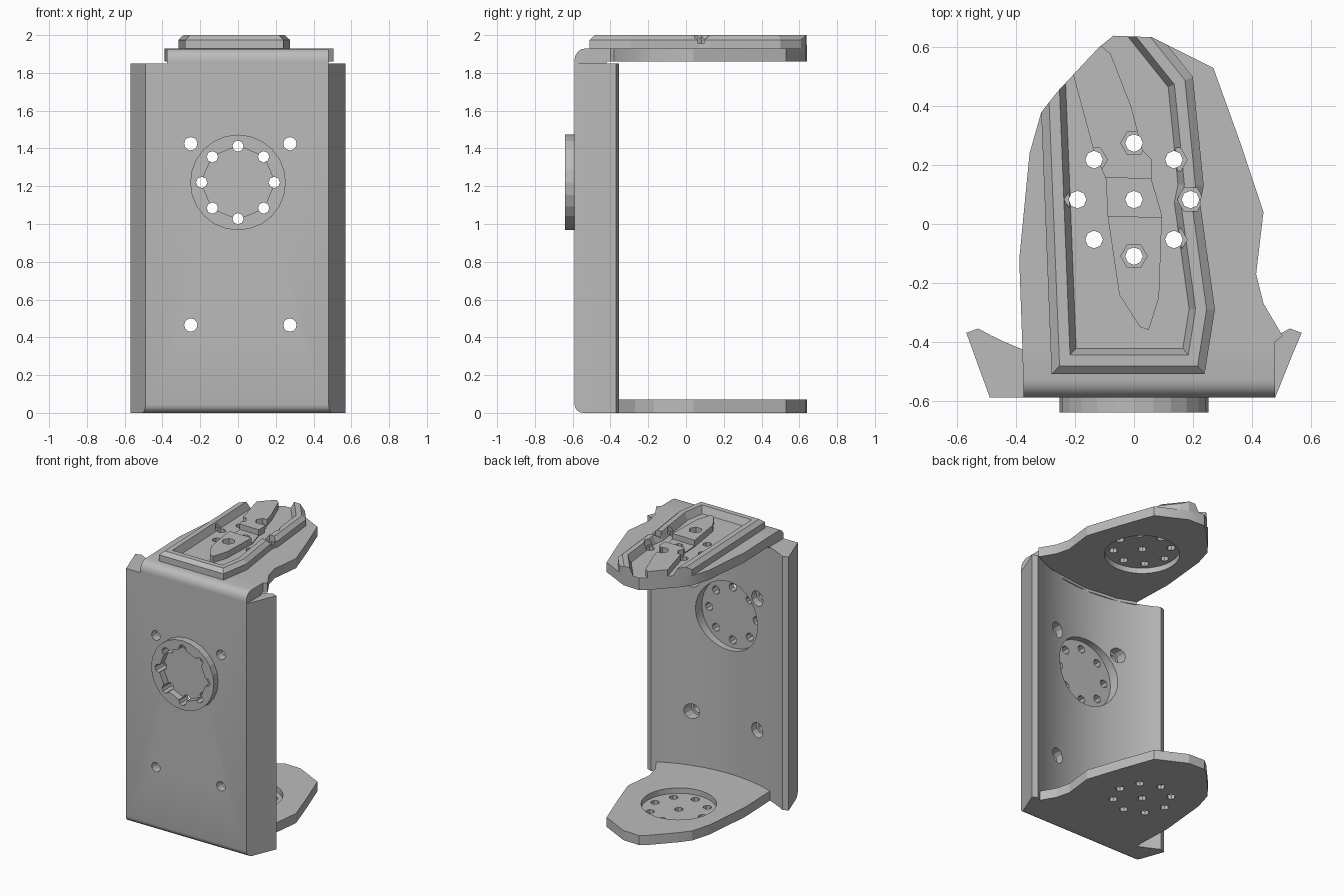
import bpy, bmesh, math
from mathutils import Vector

if "Cube" in bpy.data.objects:
    bpy.data.objects.remove(bpy.data.objects["Cube"], do_unlink=True)

GREY = (0.5, 0.5, 0.5, 1)
grey = bpy.data.materials.new("plain grey")
grey.use_nodes = True
grey.diffuse_color = GREY
grey.node_tree.nodes["Principled BSDF"].inputs["Base Color"].default_value = GREY


def make(name, bm):
    bmesh.ops.recalc_face_normals(bm, faces=bm.faces[:])
    me = bpy.data.meshes.new(name)
    bm.to_mesh(me)
    bm.free()
    me.materials.append(grey)
    ob = bpy.data.objects.new(name, me)
    bpy.context.collection.objects.link(ob)
    return ob


def prism(name, pts, lo, hi, axis="z", bevel=None):
    """Extrude a 2D outline along z or y; bevel = (edge test, width)."""
    bm = bmesh.new()
    place = (lambda p, h: (p[0], p[1], h)) if axis == "z" else (lambda p, h: (p[0], h, p[1]))
    a = [bm.verts.new(place(p, lo)) for p in pts]
    b = [bm.verts.new(place(p, hi)) for p in pts]
    bm.faces.new(a)
    bm.faces.new(b)
    for i in range(len(pts)):
        j = (i + 1) % len(pts)
        bm.faces.new((a[i], a[j], b[j], b[i]))
    if bevel:
        test, width = bevel
        edges = [e for e in bm.edges if all(test(v.co) for v in e.verts)]
        bmesh.ops.bevel(bm, geom=edges, offset=width, segments=4, profile=0.5, affect="EDGES")
    return make(name, bm)


def circle(c, r, n, turn=0.0):
    return [(c[0] + r * math.cos(turn + math.tau * i / n),
             c[1] + r * math.sin(turn + math.tau * i / n)) for i in range(n)]


def boolean(target, cutter, op="DIFFERENCE"):
    """Apply a boolean and discard the cutter."""
    cutter.hide_render = True
    mod = target.modifiers.new("cut", "BOOLEAN")
    mod.operation, mod.solver, mod.object = op, "EXACT", cutter
    bpy.context.view_layer.objects.active = target
    bpy.ops.object.modifier_apply(modifier=mod.name)
    bpy.data.objects.remove(cutter, do_unlink=True)


def drill(targets, centres, r, lo, hi, axis="z", n=8):
    for t in targets:
        for c in centres:
            boolean(t, prism("drill", circle(c, r, n), lo, hi, axis))


def inset(path, d):
    """Offset an open path to its left with mitred corners."""
    ps = [Vector(p) for p in path]
    out = []
    for i, p in enumerate(ps):
        dirs = []
        if i > 0:
            dirs.append((p - ps[i - 1]).normalized())
        if i < len(ps) - 1:
            dirs.append((ps[i + 1] - p).normalized())
        ns = [Vector((-t.y, t.x)) for t in dirs]
        n = sum(ns, Vector((0, 0))).normalized()
        out.append(p + n * d / n.dot(ns[0]))
    return out


# Key layout
FRONT = -0.59
PLATE_C = (0, 0.083)
WALL_C = (0, 1.22)
plate_holes = [PLATE_C] + circle(PLATE_C, 0.192, 8)
wall_holes = circle(WALL_C, 0.192, 8)
mount_holes = [(x, z) for x in (-0.25, 0.275) for z in (0.465, 1.425)]

# Front wall with flared flanges and a hollow inner face
half, depth, mid = 0.53, 0.14, -0.495
radius = (half ** 2 + depth ** 2) / (2 * depth)
arc = []
for i in range(25):
    x = half - 2 * half * i / 24
    arc.append((x, mid + radius - math.sqrt(radius ** 2 - x * x)))
section = [(-0.49, FRONT), (0.48, FRONT), (0.54, -0.44), (0.57, -0.37)] + arc
section += [(-0.57, -0.37)]
wall = prism("front_wall", section, 0, 1.85,
             bevel=(lambda v: v.y < FRONT + 0.001 and v.z < 0.001, 0.045))

# Plates
outline = [(-0.375, FRONT), (0.48, FRONT), (0.48, -0.40), (0.505, -0.38), (0.44, -0.27),
           (0.415, -0.17), (0.44, 0.04), (0.36, 0.28), (0.27, 0.53), (0.06, 0.635),
           (-0.07, 0.64), (-0.12, 0.60), (-0.26, 0.45), (-0.315, 0.38), (-0.355, 0.24),
           (-0.39, -0.12), (-0.38, -0.40)]
top_plate = prism("top_plate", outline, 1.86, 1.93,
                  bevel=(lambda v: v.y < FRONT + 0.001 and v.z > 1.92, 0.06))
bottom_plate = prism("bottom_plate", [(x, max(y, -0.5)) for x, y in outline], 0, 0.07)
bend = prism("bend_strip", [(-0.375, FRONT), (0.48, FRONT), (0.48, -0.42), (0.25, -0.465),
                            (0, -0.495), (-0.25, -0.465), (-0.375, -0.42)], 1.84, 1.868)

# Round recesses on the inner sides
boolean(top_plate, prism("recess", circle(PLATE_C, 0.25, 32), 1.8, 1.9))
boolean(bottom_plate, prism("recess", circle(PLATE_C, 0.25, 32), 0.03, 0.2))
boolean(wall, prism("recess", circle(WALL_C, 0.25, 32), -0.54, 0, "y"))

# Raised ring on the front
ring = prism("front_ring", circle(WALL_C, 0.253, 24), -0.64, FRONT + 0.002, "y")
boolean(ring, prism("ring_bore", circle(WALL_C, 0.195, 8), -0.7, -0.5, "y"))

# Raised inlay on the top: chamfered rim, shallow floor and central blade
path = [(-0.33, 0.75), (-0.28, -0.51), (0.24, -0.51), (0.275, -0.29), (0.225, 0.07),
        (0.237, 0.13), (0.2, 0.5), (0.0, 0.75)]
bm = bmesh.new()
tracks = [(0, 1.92), (0, 1.975), (0.028, 2.0), (0.065, 2.0), (0.088, 1.945), (0.088, 1.92)]
rows = [[bm.verts.new((p[0], p[1], z)) for p in inset(path, d)] for d, z in tracks]
for k, row in enumerate(rows):
    nxt = rows[(k + 1) % len(rows)]
    for i in range(len(path) - 1):
        bm.faces.new((row[i], row[i + 1], nxt[i + 1], nxt[i]))
for end in (0, -1):
    bm.faces.new([row[end] for row in rows])
rim = make("inlay_rim", bm)
floor = prism("inlay_floor", inset(path, 0.05), 1.92, 1.948)
blade = prism("inlay_blade", [(0.05, -0.36), (0.085, -0.25), (0.095, 0.03), (0.06, 0.15),
                              (0.06, 0.22), (0.03, 0.25), (-0.01, 0.4), (-0.08, 0.58),
                              (-0.13, 0.62), (-0.21, 0.52), (-0.14, 0.26), (-0.095, 0.15),
                              (-0.09, 0.03), (-0.05, -0.24), (0.02, -0.35)], 1.93, 1.995)
boolean(blade, prism("pocket", [(-0.2, 0.03), (0.2, 0.02), (0.2, 0.15), (-0.2, 0.16)], 1.955, 2.1))
for part in (rim, floor, blade):
    boolean(part, prism("trim", outline, 1.8, 2.2), "INTERSECT")

# Screw holes and counterbores
drill([top_plate, bottom_plate, rim, floor, blade], plate_holes, 0.03, -0.1, 2.2)
drill([rim, blade], plate_holes[1:], 0.045, 1.955, 2.2, n=6)
drill([wall, ring], wall_holes, 0.03, -0.8, 0, "y")
drill([wall], mount_holes, 0.035, -0.8, 0, "y", 12)
drill([wall], mount_holes, 0.055, -0.53, 0, "y", 12)

# Smooth the curved parts, keep edges sharp
bpy.ops.object.select_all(action="DESELECT")
for part in (wall, top_plate):
    part.select_set(True)
bpy.context.view_layer.objects.active = wall
bpy.ops.object.shade_smooth_by_angle(angle=math.radians(25))
